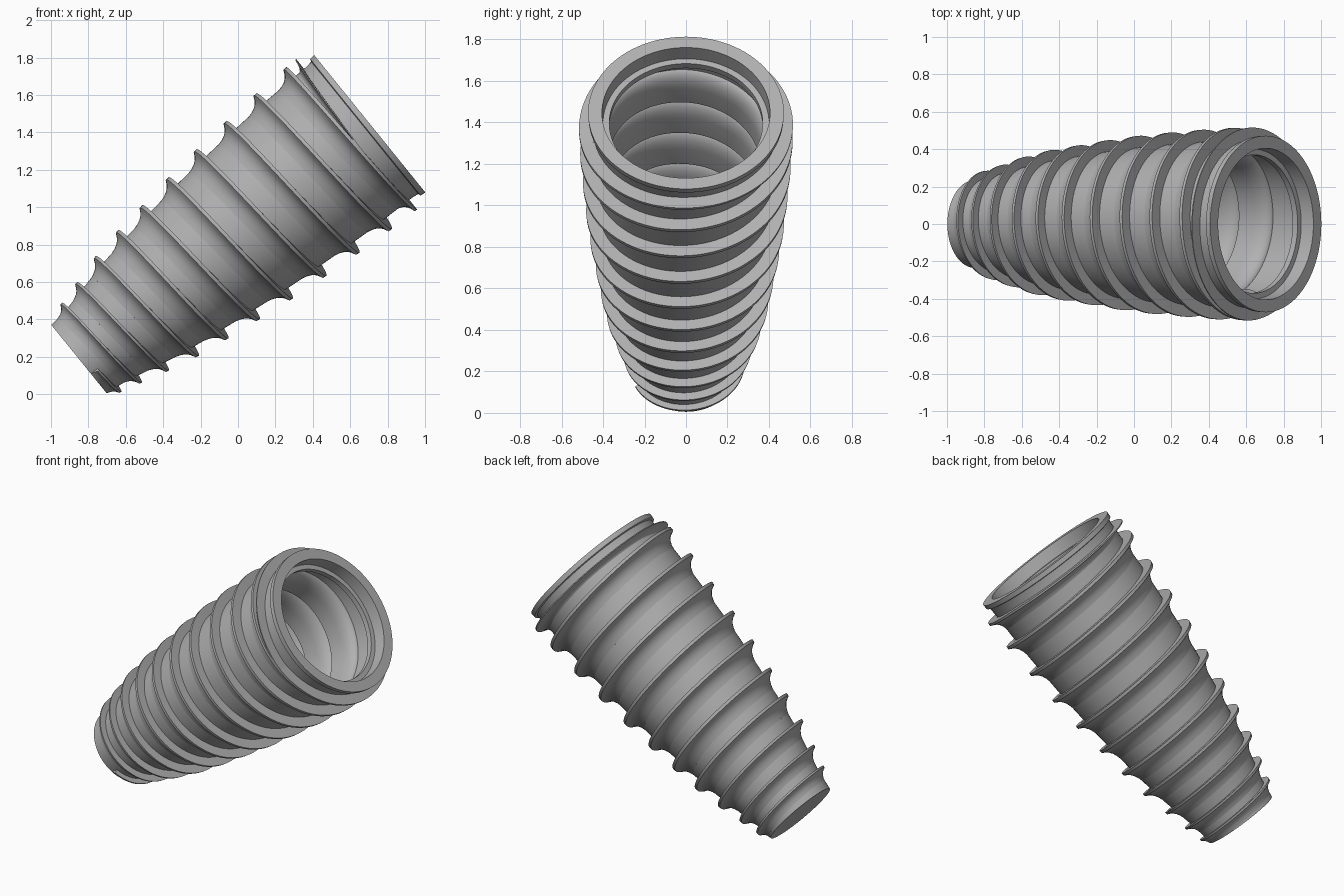
import bpy, math
from mathutils import Vector

if "Cube" in bpy.data.objects:
    bpy.data.objects.remove(bpy.data.objects["Cube"])

SEG = 96
BASE = Vector((-0.85, 0, 0.188))        # centre of the small end
AXIS = Vector((0.777, 0, 0.629)).normalized()
FRONT = Vector((0, -1, 0))
UNDER = Vector((AXIS.z, 0, -AXIS.x))

GREY = bpy.data.materials.new("dark_grey")
GREY.diffuse_color = (0.44, 0.44, 0.44, 1)
GREY.use_nodes = True
GREY.node_tree.nodes["Principled BSDF"].inputs["Base Color"].default_value = GREY.diffuse_color

CORE = [(0, .235), (.12, .25), (.25, .28), (.42, .318), (.6, .347), (.78, .37),
        (.98, .395), (1.19, .415), (1.41, .43), (1.63, .443), (1.93, .45)]
CREST = [(0, .25), (.066, .278), (.12, .292), (.25, .327), (.42, .373), (.6, .405), (.78, .427),
         (.98, .455), (1.19, .477), (1.41, .493), (1.63, .508), (1.84, .516), (2, .515)]
# axial position of the thread, by turns from the front
HELIX = [(0, .04)] + [(.25 + .5 * i, s) for i, s in enumerate(
    [.066, .119, .182, .25, .335, .416, .51, .597, .691, .78, .886, .983, 1.093,
     1.194, 1.309, 1.413, 1.524, 1.631, 1.738, 1.844, 1.908, 1.912])] + [(11.03, 1.88)]


def interp(table, t):
    if t <= table[0][0]:
        return table[0][1]
    for (a, u), (b, v) in zip(table, table[1:]):
        if t <= b:
            return u + (v - u) * (t - a) / (b - a)
    return table[-1][1]


def place(s, r, turn):
    a = 2 * math.pi * turn
    return BASE + AXIS * s + (FRONT * math.cos(a) + UNDER * math.sin(a)) * r


def make(name, verts, faces):
    me = bpy.data.meshes.new(name)
    me.from_pydata(verts, [], faces)
    me.materials.append(GREY)
    ob = bpy.data.objects.new(name, me)
    bpy.context.collection.objects.link(ob)
    bpy.ops.object.select_all(action='DESELECT')
    bpy.context.view_layer.objects.active = ob
    ob.select_set(True)
    bpy.ops.object.mode_set(mode='EDIT')
    bpy.ops.mesh.select_all(action='SELECT')
    bpy.ops.mesh.normals_make_consistent(inside=False)
    bpy.ops.object.mode_set(mode='OBJECT')
    bpy.ops.object.shade_smooth_by_angle(angle=math.radians(35))
    return ob


def lathe(name, prof):
    n = len(prof)
    verts = [place(s, r, j / SEG) for j in range(SEG) for s, r in prof]
    faces = [(j * n + i, j * n + i + 1, (j + 1) % SEG * n + i + 1, (j + 1) % SEG * n + i)
             for j in range(SEG) for i in range(n - 1)]
    faces.append([j * n for j in range(SEG)])
    faces.append([j * n + n - 1 for j in range(SEG)])
    return make(name, verts, faces)


def sweep(name, t0, t1, section):
    """Sweep a section (function of turn giving (s, r) points) along the helix."""
    steps = round((t1 - t0) * SEG)
    rows = [[place(s, r, t) for s, r in section(t)]
            for t in (t0 + (t1 - t0) * k / steps for k in range(steps + 1))]
    n = len(rows[0])
    verts = [v for row in rows for v in row]
    faces = [(k * n + i, k * n + (i + 1) % n, (k + 1) * n + (i + 1) % n, (k + 1) * n + i)
             for k in range(steps) for i in range(n)]
    faces += [list(range(n)), list(range(steps * n, steps * n + n))]
    return make(name, verts, faces)


# buttress section: flat upper face, thin crest, long concave lower flank
FLANK = [(0, -.3), (0, 1), (-.09, 1), (-.14, .68), (-.2, .43), (-.29, .22), (-.4, .08), (-.53, 0), (-.55, -.3)]
# inside, the wall follows the thread: wide ridges with a rounded upper side
RIDGE = [(0, -.3), (0, 1), (.47, 1), (.6, .92), (.71, .78), (.8, .57), (.86, .32), (.9, 0), (.9, -.3)]


def outer_section(t):
    s = interp(HELIX, t)
    h = interp(CREST, s) - interp(CORE, s)
    pitch = min(.21, .12 + .13 * s)
    if t > 10:
        pitch *= max(.3, 1 - 1.2 * (t - 10))     # top turn closes into a thin ring
    pts = []
    for a, b in FLANK:
        q = max(s + a * pitch, .002)
        pts.append((q, interp(CORE, q) + b * h))
    return pts


def inner_section(t):
    s = interp(HELIX, t)
    pitch = interp(HELIX, t + 1) - s
    return [(s + a * pitch, interp(CORE, s + a * pitch) - .035 - b * .045) for a, b in RIDGE]


# hollow tapered body with flared rim and stepped mouth
wall = CORE + [(1.965, .455), (1.97, .47), (2.0, .472), (2.0, .405), (1.92, .4), (1.92, .37), (1.885, .37), (1.885, .413)]
wall += [(s, r - .035) for s, r in reversed(CORE) if .1 < s < 1.8]
lathe("tapered_body", wall)

# outer spiral thread
sweep("outer_thread", 0.07, 11.03, outer_section)

# inner spiral ridge
sweep("inner_thread", 1.5, 9.05, inner_section)
